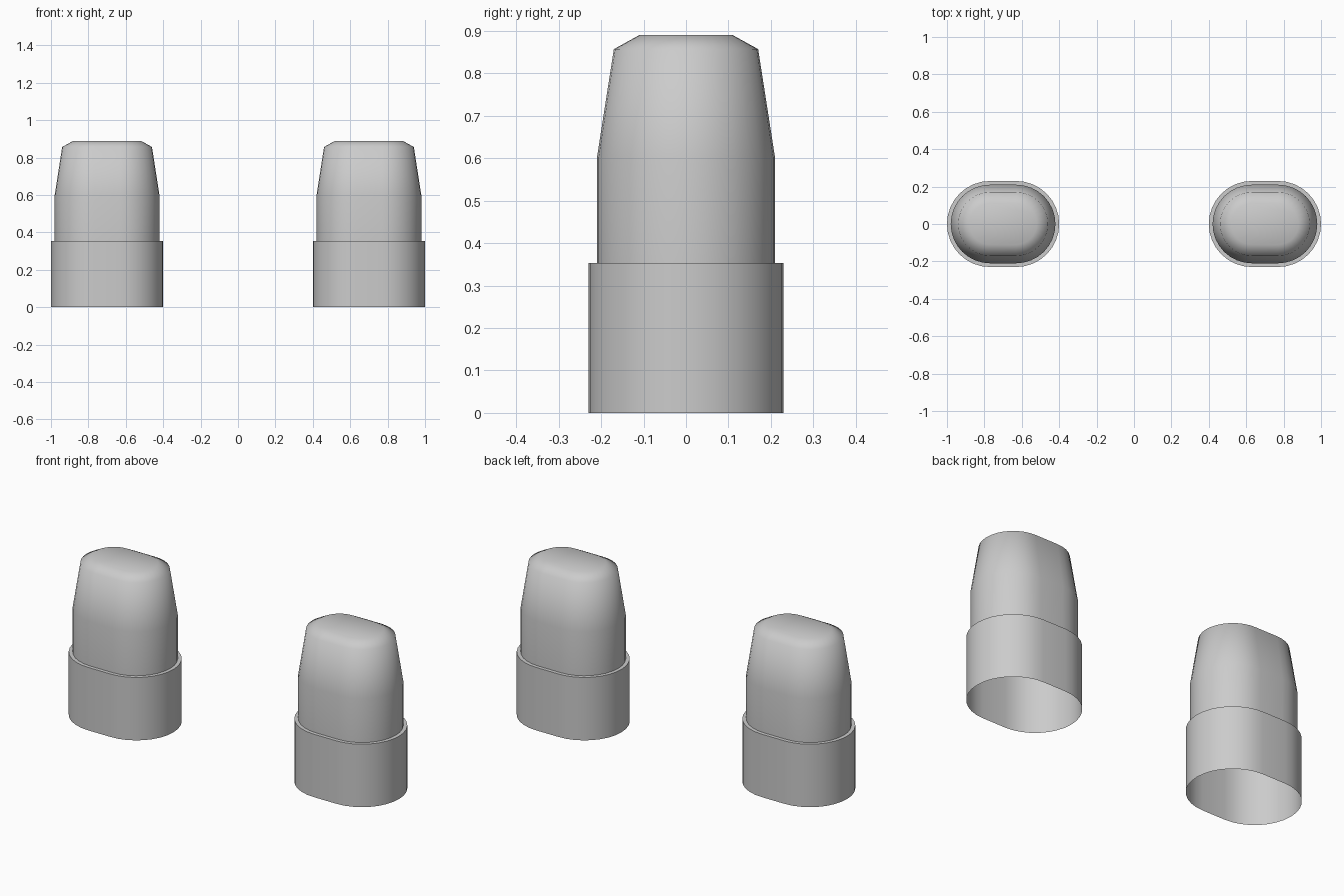
import bpy, bmesh, math

if "Cube" in bpy.data.objects:
    bpy.data.objects.remove(bpy.data.objects["Cube"])

HALF_FLAT = 0.07   # half length of the straight sides
SEG = 16           # segments per rounded end


def stadium(bm, r, z):
    verts = []
    for side, start in ((1, -math.pi / 2), (-1, math.pi / 2)):
        for i in range(SEG + 1):
            a = start + math.pi * i / SEG
            verts.append(bm.verts.new((side * HALF_FLAT + r * math.cos(a), r * math.sin(a), z)))
    return verts


def loft(name, x, profile, cap=False):
    bm = bmesh.new()
    rings = [stadium(bm, r, z) for r, z in profile]
    for lo, hi in zip(rings, rings[1:]):
        n = len(lo)
        for i in range(n):
            j = (i + 1) % n
            bm.faces.new((lo[i], lo[j], hi[j], hi[i]))
    if cap:
        bm.faces.new(rings[-1])
    mesh = bpy.data.meshes.new(name)
    bm.to_mesh(mesh)
    bm.free()
    ob = bpy.data.objects.new(name, mesh)
    bpy.context.collection.objects.link(ob)
    ob.location.x = x
    bpy.ops.object.select_all(action='DESELECT')
    ob.select_set(True)
    bpy.context.view_layer.objects.active = ob
    bpy.ops.object.shade_smooth_by_angle(angle=math.radians(60))


for label, x in (("left", -0.7), ("right", 0.7)):
    # open-bottomed sleeve with a narrow ledge on top
    loft(label + "_sleeve", x, [(0.23, 0), (0.23, 0.353), (0.21, 0.353)])
    # tapered, capped body rising from the ledge
    loft(label + "_body", x, [(0.21, 0.353), (0.21, 0.60), (0.17, 0.857), (0.11, 0.89)], cap=True)
